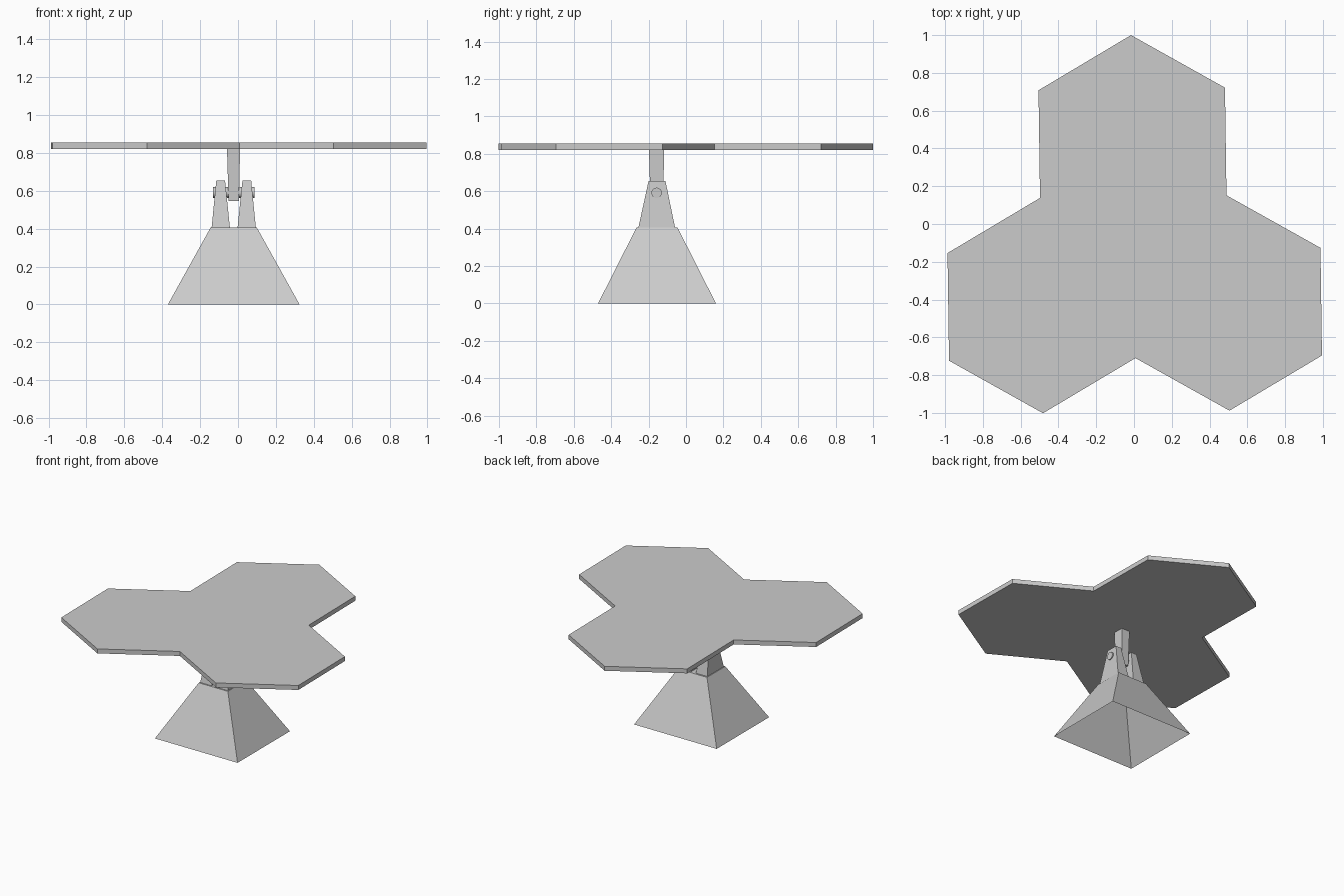
import bpy, bmesh
from math import sin, cos, pi, radians

if "Cube" in bpy.data.objects:
    bpy.data.objects.remove(bpy.data.objects["Cube"])


def make(name, rings, cap_bottom=True):
    """Loft between a lower and an upper ring of points, capped at the ends."""
    bm = bmesh.new()
    lo, hi = [[bm.verts.new(p) for p in ring] for ring in rings]
    n = len(lo)
    for i in range(n):
        j = (i + 1) % n
        bm.faces.new((lo[i], lo[j], hi[j], hi[i]))
    bm.faces.new(hi)
    if cap_bottom:
        bm.faces.new(lo[::-1])
    mesh = bpy.data.meshes.new(name)
    bm.to_mesh(mesh)
    bm.free()
    obj = bpy.data.objects.new(name, mesh)
    bpy.context.collection.objects.link(obj)
    return obj


def rect(x0, x1, y0, y1, z):
    return [(x0, y0, z), (x1, y0, z), (x1, y1, z), (x0, y1, z)]


# Hollow pyramid base, open underneath
make("base", [rect(-0.37, 0.325, -0.47, 0.16, 0),
              rect(-0.145, 0.10, -0.265, -0.045, 0.405)], cap_bottom=False)

# Pair of tapered brackets, mirrored about the stem
CX = -0.0225
for side, name in ((-1, "left_bracket"), (1, "right_bracket")):
    xs = [sorted((CX + side * a, CX + side * b)) for a, b in ((0.02, 0.117), (0.046, 0.092))]
    make(name, [rect(*xs[0], -0.255, -0.058, 0.403),
                rect(*xs[1], -0.20, -0.11, 0.655)])

# Stem holding up the panel
make("stem", [rect(-0.05, 0.005, -0.19, -0.122, 0.545),
              rect(-0.058, 0.011, -0.198, -0.117, 0.822)])

# Hinge pin through the brackets and stem
make("hinge_pin", [[(x, -0.157 + 0.028 * cos(2 * pi * i / 16), 0.591 + 0.028 * sin(2 * pi * i / 16))
                    for i in range(16)] for x in (-0.132, 0.086)])

# Three hexagonal panels around a common corner, turned very slightly
R, CY, TURN = 0.57, -0.14, radians(0.8)
for k in range(3):
    a = TURN + pi / 2 + k * 2 * pi / 3
    cx, cy = R * cos(a), CY + R * sin(a)
    make(f"hex_panel_{k + 1}",
         [[(cx + R * cos(a + i * pi / 3), cy + R * sin(a + i * pi / 3), z) for i in range(6)]
          for z in (0.82, 0.854)])
